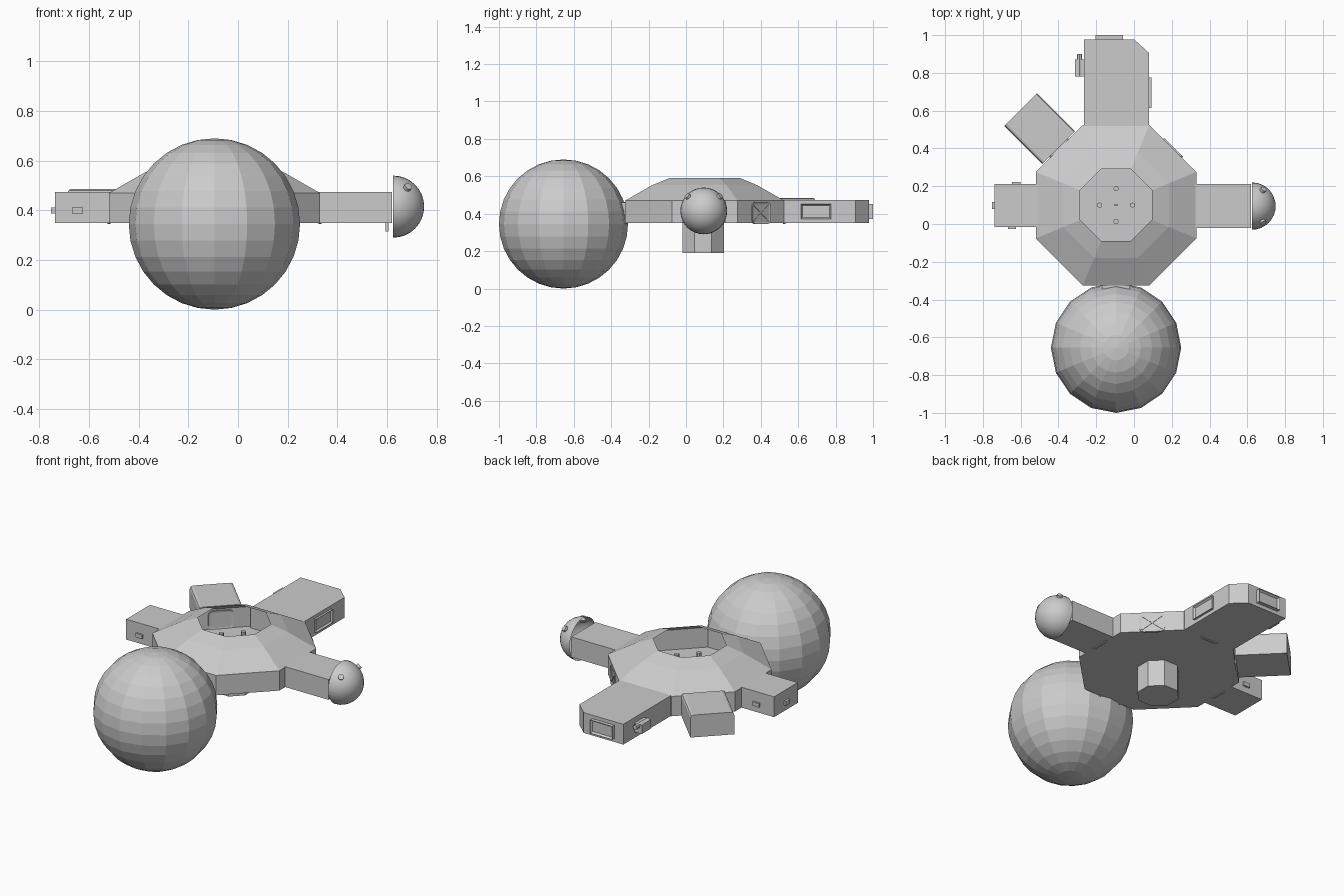
import bpy, bmesh, math
from mathutils import Matrix, Vector

if "Cube" in bpy.data.objects:
    bpy.data.objects.remove(bpy.data.objects["Cube"])

CX, CY = -0.095, 0.10          # hub centre
ZB, ZT = 0.35, 0.473           # floor and wall-top heights


def finish(name, bm, matrix=None):
    if matrix is not None:
        bm.transform(matrix)
    bmesh.ops.recalc_face_normals(bm, faces=bm.faces)
    me = bpy.data.meshes.new(name)
    bm.to_mesh(me)
    bm.free()
    ob = bpy.data.objects.new(name, me)
    bpy.context.collection.objects.link(ob)
    return ob


def box_bm(lo, hi):
    bm = bmesh.new()
    bmesh.ops.create_cube(bm, size=1)
    lo, hi = Vector(lo), Vector(hi)
    for v in bm.verts:
        v.co = [(lo[i] + hi[i]) / 2 + v.co[i] * (hi[i] - lo[i]) for i in range(3)]
    return bm


def box(name, lo, hi, matrix=None):
    return finish(name, box_bm(lo, hi), matrix)


def octa(name, rings, centre, cap_bottom=True, cap_top=False):
    """Eight-sided loft from (apothem, z) rings."""
    bm = bmesh.new()
    loops = []
    for a, z in rings:
        r = a / math.cos(math.pi / 8)
        loops.append([bm.verts.new((centre[0] + r * math.cos(math.pi / 8 + k * math.pi / 4),
                                    centre[1] + r * math.sin(math.pi / 8 + k * math.pi / 4), z))
                      for k in range(8)])
    for a, b in zip(loops, loops[1:]):
        for k in range(8):
            j = (k + 1) % 8
            bm.faces.new((a[k], a[j], b[j], b[k]))
    if cap_bottom:
        bm.faces.new(loops[0])
    if cap_top:
        bm.faces.new(loops[-1])
    return finish(name, bm)


def prism(name, pts, z0, z1):
    bm = bmesh.new()
    f = bm.faces.new([bm.verts.new((x, y, z0)) for x, y in pts])
    g = bmesh.ops.extrude_face_region(bm, geom=[f])['geom']
    for v in g:
        if isinstance(v, bmesh.types.BMVert):
            v.co.z = z1
    return finish(name, bm)


def frame(name, lo, hi, axis, rim, depth, matrix=None, bevel=0.0):
    """Box whose two faces along an axis are recessed inside a rim."""
    bm = box_bm(lo, hi)
    if bevel:
        es = [e for e in bm.edges
              if abs((e.verts[0].co - e.verts[1].co).normalized()[axis]) > 0.9]
        bmesh.ops.bevel(bm, geom=es, offset=bevel, segments=3, affect='EDGES', profile=0.5)
    bm.normal_update()
    fs = [f for f in bm.faces if abs(f.normal[axis]) > 0.9]
    bmesh.ops.inset_individual(bm, faces=fs, thickness=rim, depth=-depth)
    return finish(name, bm, matrix)


def spoke(deg):
    return Matrix.Translation((CX, CY, 0)) @ Matrix.Rotation(math.radians(deg), 4, 'Z')


def cylinder(name, r, length, matrix, seg=8):
    bm = bmesh.new()
    bmesh.ops.create_cone(bm, cap_ends=True, segments=seg, radius1=r, radius2=r, depth=length)
    return finish(name, bm, matrix)


# Octagonal hub, open at the roof, and the shaft under it
octa("hub", [(0.425, ZB), (0.425, 0.47), (0.28, 0.553), (0.19, 0.59)], (CX, CY))
octa("lower_shaft", [(0.11, 0.19), (0.11, ZB)], (CX, 0.092))

# Posts inside the hub
for k in range(4):
    a = k * math.pi / 2
    cylinder("inner_post", 0.014, 0.14,
             Matrix.Translation((CX + 0.087 * math.cos(a), CY + 0.087 * math.sin(a), 0.425)))
box("floor_plate", (CX - 0.01, CY - 0.003, ZB), (CX + 0.01, CY + 0.003, 0.36))

# Rounded hatches in the hub walls
for deg in (0, 45, 90, 135, 180, 270):
    frame("wall_hatch", (0.419, -0.07, 0.345), (0.431, 0.07, 0.462), 0, 0.012, 0.003,
          spoke(deg), bevel=0.025)
for s in (-1, 1):
    box("hatch_rib", (-0.003, -0.07, -0.003), (0.003, 0.07, 0.003),
        spoke(45) @ Matrix.Translation((0.428, 0, 0.403)) @ Matrix.Rotation(s * 0.65, 4, 'X'))

# Big faceted sphere and its neck
bm = bmesh.new()
bmesh.ops.create_uvsphere(bm, u_segments=16, v_segments=16, radius=0.345)
finish("large_sphere", bm, Matrix.Translation((CX, -0.655, 0.345)))
box("sphere_neck", (-0.17, -0.345, 0.345), (-0.02, -0.32, 0.46))

# East arm with smooth dome end
box("east_arm", (0.32, -0.02, ZB), (0.62, 0.212, ZT))
bm = bmesh.new()
bmesh.ops.create_uvsphere(bm, u_segments=32, v_segments=16, radius=0.125)
bmesh.ops.delete(bm, geom=[v for v in bm.verts if v.co.z < -0.001], context='VERTS')
for f in bm.faces:
    f.smooth = True
finish("dome", bm, Matrix.Translation((0.625, 0.095, 0.415)) @ Matrix.Rotation(math.pi / 2, 4, 'Y'))
for s in (-1, 1):
    d = Vector((0.45, s * 0.66, 0.6)).normalized()
    cylinder("dome_lamp", 0.016, 0.03,
             Matrix.Translation(Vector((0.625, 0.095, 0.415)) + d * 0.122)
             @ d.to_track_quat('Z', 'Y').to_matrix().to_4x4(), 12)
box("arm_peg", (0.595, 0.085, 0.315), (0.607, 0.105, ZB))

# West arm with three small boxes
box("west_arm", (-0.738, -0.015, ZB), (-0.51, 0.212, ZT))
box("west_end_box", (-0.753, 0.08, 0.387), (-0.737, 0.117, 0.411))
box("west_front_box", (-0.668, -0.026, 0.387), (-0.625, -0.014, 0.411))
box("west_back_box", (-0.645, 0.211, 0.387), (-0.602, 0.223, 0.411))

# North arm with clipped corner, windows and side unit
prism("north_arm", [(-0.265, 0.5), (0.08, 0.5), (0.08, 0.905), (0.0, 0.978), (-0.265, 0.978)], ZB, ZT)
frame("north_window", (-0.205, 0.97, 0.372), (-0.058, 1.0, 0.452), 1, 0.012, 0.012)
frame("north_side_window", (0.07, 0.615, 0.372), (0.093, 0.775, 0.452), 0, 0.012, 0.01)
box("side_unit", (-0.313, 0.78, 0.385), (-0.264, 0.87, 0.44))
cylinder("side_unit_nozzle", 0.014, 0.12,
         Matrix.Translation((-0.288, 0.84, 0.43)) @ Matrix.Rotation(math.pi / 2, 4, 'X'))

# North-west arm with chamfered top edges
bm = box_bm((0.43, -0.122, ZB), (0.715, 0.122, 0.485))
es = [e for e in bm.edges if all(v.co.z > 0.48 for v in e.verts)
      and abs(e.verts[0].co.y - e.verts[1].co.y) < 0.001]
bmesh.ops.bevel(bm, geom=es, offset=0.017, segments=2, affect='EDGES', profile=0.5)
finish("north_west_arm", bm, spoke(135))
